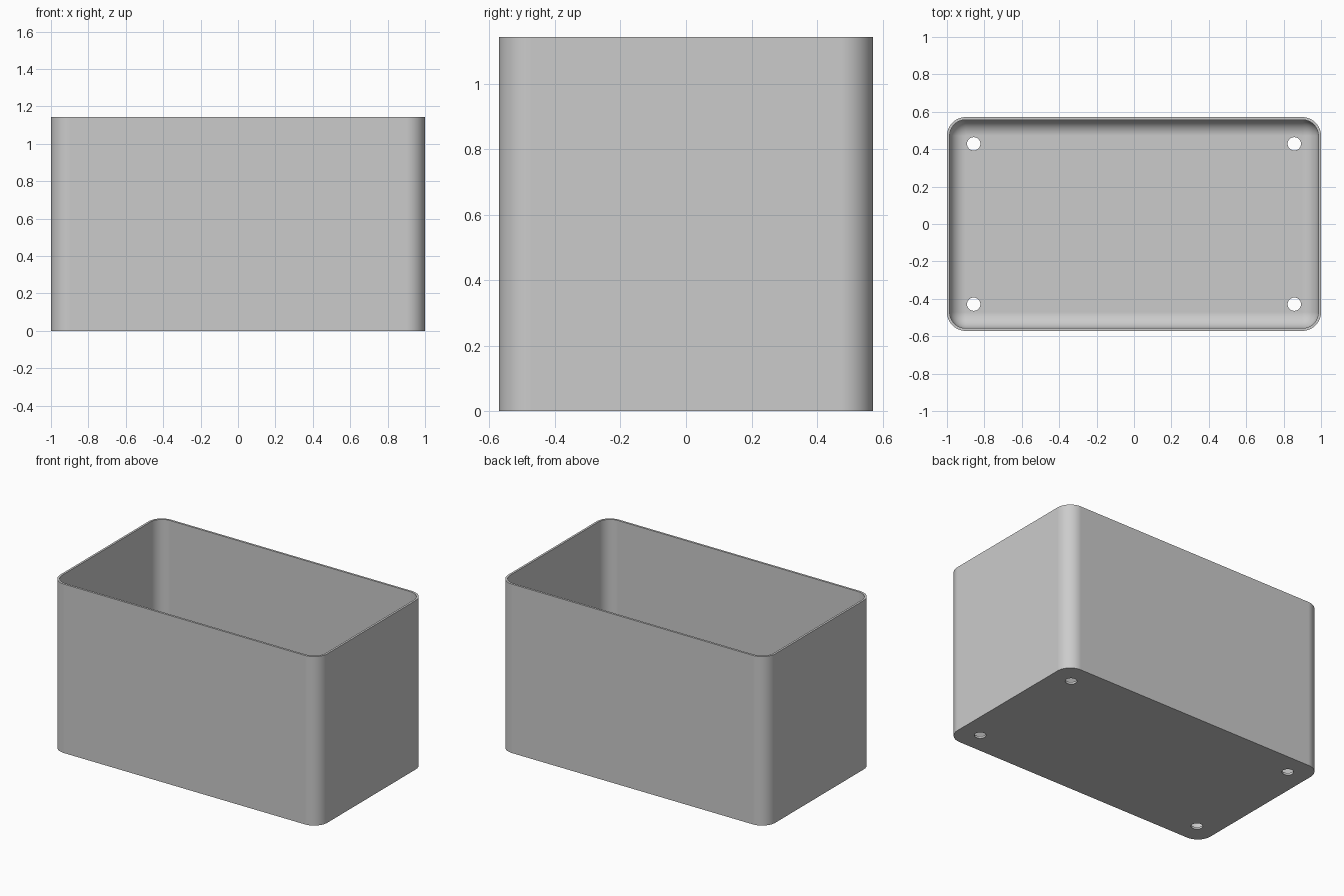
import bpy, bmesh, math

if "Cube" in bpy.data.objects:
    bpy.data.objects.remove(bpy.data.objects["Cube"])

S = 2 / 140                                   # one design step in model units
HX, HY, H = 70 * S, 40 * S, 80 * S            # half length, half width, height
R, WALL = 7 * S, 1 * S                        # corner radius, wall thickness
FILLET = R - WALL                             # inner floor fillet
SEG = 16


def ring(bm, inset, z):
    """Rounded rectangle of vertices, moved inwards by inset."""
    r = max(R - inset, 0)
    verts = []
    for k, (sx, sy) in enumerate([(1, 1), (-1, 1), (-1, -1), (1, -1)]):
        for i in range(SEG + 1):
            a = math.pi / 2 * (k + i / SEG)
            verts.append(bm.verts.new((sx * (HX - R) + r * math.cos(a),
                                       sy * (HY - R) + r * math.sin(a), z)))
    return verts


# Open box: outer wall, rim, inner wall, floor fillet
levels = [(0, 0), (0, H), (WALL, H)]
for i in range(SEG + 1):
    a = math.pi / 2 * i / SEG
    levels.append((WALL + FILLET * (1 - math.cos(a)),
                   WALL + FILLET * (1 - math.sin(a))))

bm = bmesh.new()
rings = [ring(bm, *lv) for lv in levels]
for lo, hi in zip(rings, rings[1:]):
    n = len(lo)
    for i in range(n):
        j = (i + 1) % n
        bm.faces.new((lo[i], lo[j], hi[j], hi[i]))
bm.faces.new(rings[0][::-1])                  # underside
bm.faces.new(rings[-1])                       # inside floor
bmesh.ops.remove_doubles(bm, verts=bm.verts, dist=1e-5)
bmesh.ops.recalc_face_normals(bm, faces=bm.faces)
mesh = bpy.data.meshes.new("open_box")
bm.to_mesh(mesh)
bm.free()
box = bpy.data.objects.new("open_box", mesh)
bpy.context.collection.objects.link(box)

grey = bpy.data.materials.new("light grey")
grey.diffuse_color = (0.6, 0.6, 0.6, 1)
grey.use_nodes = True
grey.node_tree.nodes["Principled BSDF"].inputs["Base Color"].default_value = grey.diffuse_color
mesh.materials.append(grey)

# Four mounting holes through the floor
for sx in (-1, 1):
    for sy in (-1, 1):
        bpy.ops.mesh.primitive_cylinder_add(vertices=32, radius=2.5 * S, depth=0.1,
                                            location=(sx * 60 * S, sy * 30 * S, 0))
        cutter = bpy.context.object
        cutter.name = "hole_cutter"
        cutter.hide_render = True
        cutter.data.materials.append(grey)
        cut = box.modifiers.new("hole", 'BOOLEAN')
        cut.operation, cut.solver, cut.object = 'DIFFERENCE', 'EXACT', cutter
        bpy.context.view_layer.objects.active = box
        bpy.ops.object.modifier_apply(modifier=cut.name)
        bpy.data.objects.remove(cutter)

# Smooth corners with crisp rims and flat walls
bpy.ops.object.select_all(action='DESELECT')
box.select_set(True)
bpy.context.view_layer.objects.active = box
bpy.ops.object.shade_smooth_by_angle(angle=math.radians(30))
flat = box.modifiers.new("flat_walls", 'WEIGHTED_NORMAL')
flat.keep_sharp = True
